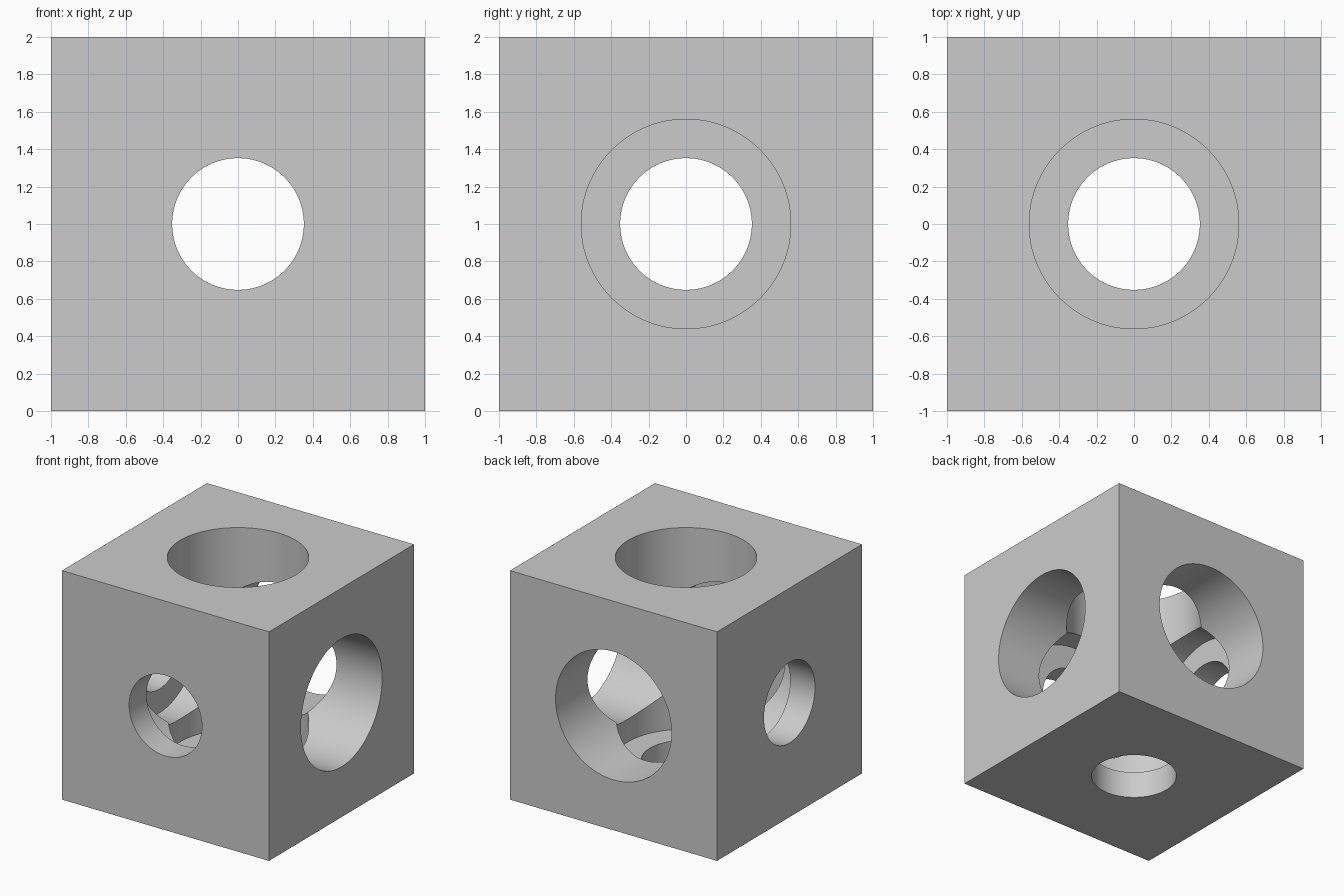
import bpy
import math
from mathutils import Vector

WALL = 0.24          # thickness of the walls behind the wide bores
WIDE, NARROW = 0.56, 0.352
CENTRE = Vector((0, 0, 1))

if "Cube" in bpy.data.objects:
    bpy.data.objects.remove(bpy.data.objects["Cube"], do_unlink=True)

grey = bpy.data.materials.new("plain grey")
grey.use_nodes = True
colour = (0.6, 0.6, 0.6, 1)
grey.diffuse_color = colour
grey.node_tree.nodes["Principled BSDF"].inputs["Base Color"].default_value = colour

# Solid block
bpy.ops.mesh.primitive_cube_add(size=2, location=CENTRE)
block = bpy.context.object
block.name = "bored_block"
block.data.materials.append(grey)


def bore(name, axis, radius, start, end):
    """Cut a round hole along an axis, between two distances from the centre."""
    bpy.ops.mesh.primitive_cylinder_add(
        vertices=128, radius=radius, depth=end - start,
        location=CENTRE + axis * (start + end) / 2,
        rotation=axis.to_track_quat("Z", "Y").to_euler())
    cutter = bpy.context.object
    cutter.name = name
    cutter.data.materials.append(grey)
    cutter.hide_render = True
    cut = block.modifiers.new(name, "BOOLEAN")
    cut.operation = "DIFFERENCE"
    cut.solver = "EXACT"
    cut.object = cutter
    bpy.context.view_layer.objects.active = block
    bpy.ops.object.modifier_apply(modifier=cut.name)
    bpy.data.objects.remove(cutter, do_unlink=True)


# Stepped bores: wide from the left, back and top; narrow through the far wall
for label, axis in (("side", Vector((1, 0, 0))),
                    ("depth", Vector((0, 1, 0))),
                    ("upright", Vector((0, 0, 1)))):
    bore(label + "_wide_bore", axis, WIDE, WALL - 1, 1.1)
    bore(label + "_narrow_bore", axis, NARROW, -1.1, 0)

# Smooth bore walls with crisp rims
bpy.ops.object.select_all(action="DESELECT")
block.select_set(True)
bpy.context.view_layer.objects.active = block
bpy.ops.object.shade_smooth_by_angle(angle=math.radians(30))
